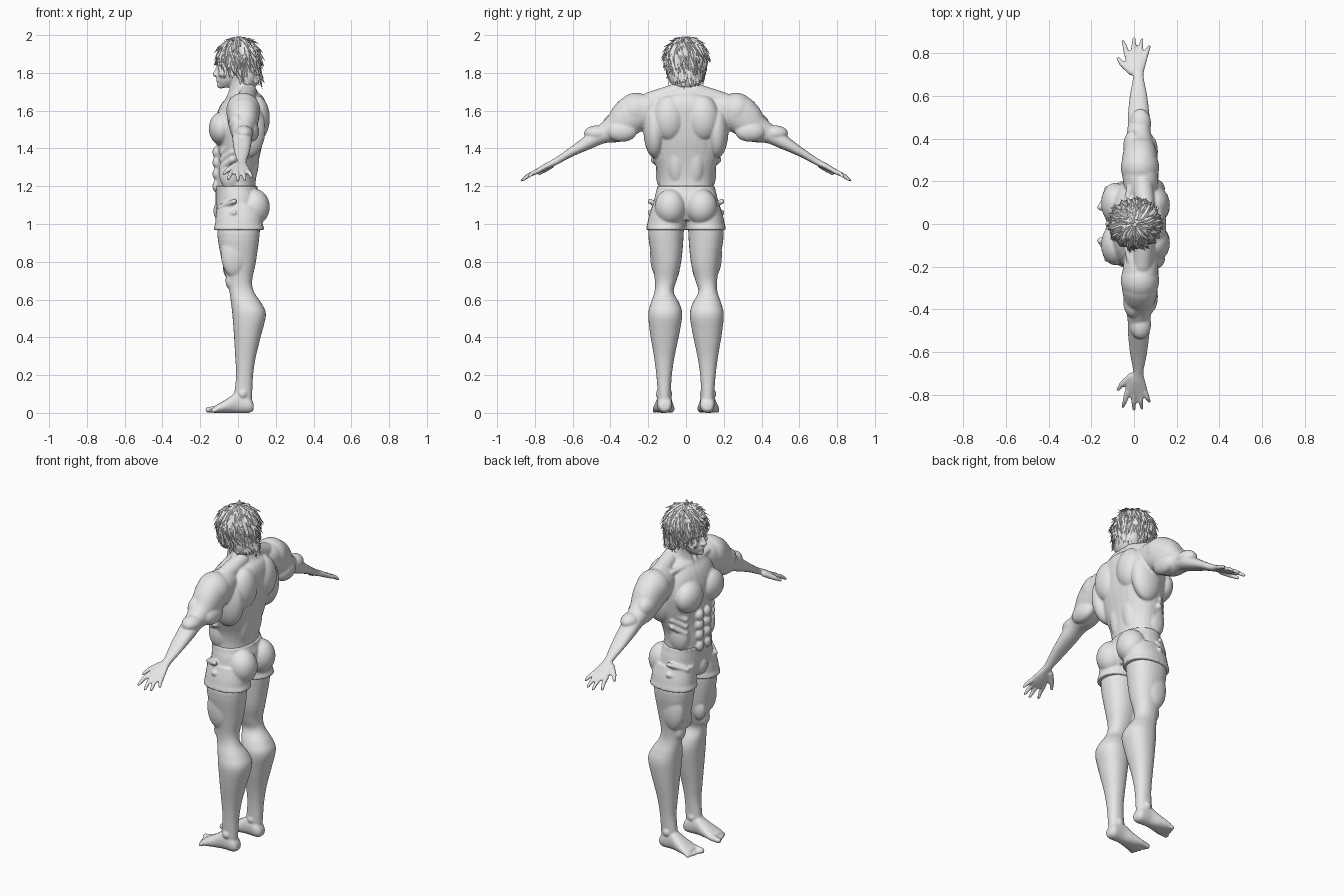
import bpy, bmesh, math, random
from mathutils import Vector, Matrix

random.seed(7)
if "Cube" in bpy.data.objects:
    bpy.data.objects.remove(bpy.data.objects["Cube"], do_unlink=True)

grey = bpy.data.materials.new("plain grey")
grey.use_nodes = True
grey.diffuse_color = (0.8, 0.8, 0.8, 1)
grey.node_tree.nodes["Principled BSDF"].inputs["Base Color"].default_value = grey.diffuse_color


def smooth_rows(rows, steps=4):
    """Catmull-Rom interpolation between section rows."""
    last = len(rows) - 1
    for i in range(last):
        a, b, c, d = (rows[min(max(i + k, 0), last)] for k in (-1, 0, 1, 2))
        for j in range(steps):
            t = j / steps
            yield [q + t * ((r - p) + t * ((2 * p - 5 * q + 4 * r - s) + t * (3 * q - p - 3 * r + s))) / 2
                   for p, q, r, s in zip(a, b, c, d)]
    yield list(rows[last])


def upright(t, u, v):
    return Vector((u, v, t))


def lengthwise(t, u, v):
    return Vector((t, v, u))


def along_arm(t, u, v):
    return Vector((u, 0.2 + 0.883 * t + 0.469 * v, 1.6 - 0.469 * t + 0.883 * v))


def loft(bm, rows, place, sides=28, power=0.9):
    """Closed tube through rounded sections: position, u range, v range."""
    rings = []
    for t, u0, u1, v0, v1 in smooth_rows(rows):
        ring = []
        for k in range(sides):
            a = math.tau * k / sides
            c, s = (math.copysign(abs(f) ** power, f) for f in (math.cos(a), math.sin(a)))
            ring.append(bm.verts.new(place(t, (u0 + u1 + (u1 - u0) * c) / 2, (v0 + v1 + (v1 - v0) * s) / 2)))
        rings.append(ring)
    for lower, upper in zip(rings, rings[1:]):
        for k in range(sides):
            n = (k + 1) % sides
            bm.faces.new((lower[k], lower[n], upper[n], upper[k]))
    bm.faces.new(rings[0])
    bm.faces.new(rings[-1])


def loft_centred(bm, rows):
    loft(bm, [(z, front, back, -half, half) for z, front, back, half in rows], upright)


def blob(bm, centre, radii):
    matrix = Matrix.Translation(centre) @ Matrix.Diagonal((*radii, 1))
    bmesh.ops.create_icosphere(bm, subdivisions=4, radius=1, matrix=matrix)


def capsule(bm, start, end, r_start, r_end):
    start, end = Vector(start), Vector(end)
    for v in bmesh.ops.create_icosphere(bm, subdivisions=3, radius=1)["verts"]:
        v.co = end + v.co * r_end if v.co.dot(end - start) > 0 else start + v.co * r_start


def mirror_across(bm):
    copy = bmesh.ops.duplicate(bm, geom=bm.verts[:] + bm.edges[:] + bm.faces[:])["geom"]
    for v in copy:
        if isinstance(v, bmesh.types.BMVert):
            v.co.y = -v.co.y


def finish(bm, name, voxel=None, relax=3):
    bmesh.ops.recalc_face_normals(bm, faces=bm.faces[:])
    mesh = bpy.data.meshes.new(name)
    bm.to_mesh(mesh)
    bm.free()
    obj = bpy.data.objects.new(name, mesh)
    bpy.context.scene.collection.objects.link(obj)
    if voxel:
        remesh = obj.modifiers.new("Fuse", 'REMESH')
        remesh.mode, remesh.voxel_size = 'VOXEL', voxel
        soften = obj.modifiers.new("Soften", 'SMOOTH')
        soften.factor, soften.iterations = 0.5, relax
        graph = bpy.context.evaluated_depsgraph_get()
        fused = bpy.data.meshes.new_from_object(obj.evaluated_get(graph))
        obj.modifiers.clear()
        obj.data = fused
        fused.name = name
    obj.data.materials.clear()
    obj.data.materials.append(grey)
    obj.data.shade_smooth()
    if not voxel:
        obj.data.set_sharp_from_angle(angle=math.radians(40))
    return obj


# Body: one side first
body = bmesh.new()

# leg
loft(body, [(1.08, -.1, .12, .01, .18), (.95, -.11, .115, .012, .2), (.8, -.085, .095, .025, .178),
            (.7, -.058, .075, .05, .165), (.64, -.045, .085, .065, .167), (.58, -.037, .125, .035, .187),
            (.52, -.03, .148, .02, .2), (.42, -.022, .125, .035, .19), (.3, -.015, .095, .06, .17),
            (.2, -.01, .08, .075, .157), (.1, -.02, .075, .08, .15), (.03, -.03, .07, .078, .15)], upright)
blob(body, (-.042, .112, .7), (.024, .038, .045))
blob(body, (-.04, .065, .77), (.04, .032, .065))
blob(body, (-.02, .15, .84), (.07, .04, .12))
for y in (.085, .148):
    blob(body, (.025, y, .1), (.02, .013, .02))

# foot and toes
loft(body, [(.083, .015, .05, .09, .135), (.06, 0, .085, .075, .15), (0, 0, .11, .075, .153),
            (-.05, 0, .08, .068, .165), (-.1, 0, .05, .06, .175), (-.13, 0, .034, .064, .17)], lengthwise)
for i in range(5):
    y = .075 + .022 * i
    r = .011 if i else .016
    capsule(body, (-.11, y, r + .006), (-.157 + .007 * i, y + .004, r), r, r)

# arm and palm
loft(body, [(-.08, -.03, .1, -.09, .05), (-.01, -.05, .113, -.085, .095), (.08, -.058, .113, -.08, .122),
            (.15, -.05, .105, -.082, .105), (.21, -.04, .09, -.076, .07), (.28, -.03, .075, -.045, .052),
            (.36, -.028, .072, -.036, .038), (.47, -.018, .06, -.026, .02), (.56, -.005, .045, -.026, .01),
            (.61, -.028, .052, -.023, .009), (.66, -.042, .065, -.022, .006), (.695, -.04, .064, -.018, .002)],
     along_arm)
blob(body, (.028, .265, 1.6), (.09, .095, .095))
blob(body, (-.005, .365, 1.53), (.045, .075, .06))
blob(body, (.07, .34, 1.49), (.042, .08, .055))
blob(body, (.03, .47, 1.48), (.05, .07, .042))

# fingers and thumb
for base, tip, reach in ((-.032, -.052, .75), (-.003, 0, .764), (.026, .037, .758), (.053, .072, .722)):
    middle = along_arm((.68 + reach) / 2, (base + tip) / 2, -.005)
    capsule(body, along_arm(.67, base, -.008), middle, .013, .0115)
    capsule(body, middle, along_arm(reach, tip, -.012), .0115, .008)
thumb_joint = along_arm(.635, -.055, -.02)
capsule(body, along_arm(.59, -.012, -.014), thumb_joint, .018, .014)
capsule(body, thumb_joint, along_arm(.665, -.075, -.024), .013, .009)

# chest, back, shoulder and stomach muscles
blob(body, (-.088, .097, 1.505), (.066, .096, .088))
blob(body, (.05, .165, 1.5), (.095, .06, .15))
blob(body, (.1, .09, 1.56), (.068, .085, .12))
blob(body, (.05, .05, 1.36), (.062, .06, .17))
blob(body, (-.04, .12, 1.27), (.06, .04, .09))
capsule(body, (.055, .05, 1.7), (.04, .19, 1.65), .045, .05)
capsule(body, (-.05, .02, 1.665), (-.02, .17, 1.655), .014, .016)
capsule(body, (-.048, .015, 1.67), (0, .055, 1.78), .014, .018)
for z in (1.2, 1.265, 1.325, 1.38):
    blob(body, (-.113, .033, z), (.022, .03, .032))
for z in (1.32, 1.36, 1.4):
    capsule(body, (-.085, .125, z - .02), (-.03, .17, z + .02), .016, .018)

# face details
capsule(body, (-.096, .014, 1.843), (-.085, .058, 1.848), .014, .012)
blob(body, (-.094, .033, 1.822), (.014, .016, .009))
blob(body, (-.075, .048, 1.795), (.03, .022, .02))
blob(body, (-.118, .009, 1.788), (.011, .01, .008))
blob(body, (.005, .08, 1.81), (.022, .014, .033))
mirror_across(body)

# trunk and neck
loft_centred(body, [(1.08, -.1, .11, .15), (1.2, -.116, .094, .145), (1.28, -.115, .1, .153),
                    (1.36, -.11, .115, .18), (1.45, -.115, .135, .205), (1.54, -.12, .146, .215),
                    (1.62, -.098, .15, .19), (1.67, -.06, .135, .14), (1.7, -.042, .105, .085),
                    (1.76, -.042, .08, .068), (1.83, -.04, .08, .065)])

# head
loft_centred(body, [(1.722, -.094, -.045, .026), (1.75, -.106, 0, .05), (1.78, -.107, .04, .064),
                    (1.82, -.104, .08, .074), (1.87, -.108, .09, .08), (1.92, -.09, .09, .075)])
capsule(body, (-.104, 0, 1.835), (-.125, 0, 1.791), .008, .011)
blob(body, (-.09, 0, 1.735), (.022, .024, .018))
for z, half in ((1.764, .023), (1.755, .019)):
    blob(body, (-.106, 0, z), (.01, half, .006))
finish(body, "body", voxel=.006)

# Shorts: leg openings and seat, then the waist
shorts = bmesh.new()
loft(shorts, [(1.1, -.112, .125, .006, .178), (1.04, -.118, .13, .004, .197), (1, -.121, .131, .004, .205),
              (.985, -.126, .136, .003, .209), (.968, -.128, .139, .003, .211)], upright)
blob(shorts, (.088, .083, 1.09), (.08, .082, .095))
for z in (1.03, 1.09):
    capsule(shorts, (-.1, .13, z), (-.02, .19, z + .03), .014, .014)
mirror_across(shorts)
loft_centred(shorts, [(1.02, -.1, .09, .13), (1.08, -.117, .115, .17), (1.14, -.119, .118, .166),
                      (1.18, -.12, .106, .156), (1.2, -.123, .103, .153)])
blob(shorts, (-.085, 0, 1.07), (.045, .05, .06))
finish(shorts, "shorts", voxel=.006, relax=2)

# Hair: rounded mass under layered pointed locks
hair = bmesh.new()
blob(hair, (.008, 0, 1.872), (.11, .11, .112))
blob(hair, (.05, 0, 1.79), (.062, .09, .09))
crown = Vector((.004, 0, 1.865))


def on_scalp(polar, turn, lift):
    """Follow the scalp to its widest line, then hang down."""
    hang = max(polar - math.pi / 2, 0)
    flat = math.sin(min(polar, math.pi / 2)) * lift * .114
    drop = .125 * (math.cos(polar) * lift if not hang else -hang)
    p = crown + Vector((flat * math.cos(turn), flat * math.sin(turn) * (1 - .32 * hang), drop))
    p.z = min(p.z, 2)
    return p


def lock(polar, turn, length, lift, swirl, width, steps=5):
    path = [on_scalp(polar + length * s / steps, turn + swirl * s / steps, .97 + lift * (s / steps) ** 2)
            for s in range(steps + 1)]
    rings = []
    for s in range(steps):
        along = (path[s + 1] - path[s]).normalized()
        outward = (path[s] - crown).normalized()
        side = along.cross(outward).normalized()
        w = width * (1 - (s / steps) ** 2)
        offsets = (side * w, outward * w * .5, -side * w, -outward * w * .5)
        rings.append([hair.verts.new(path[s] + o) for o in offsets])
    tip = hair.verts.new(path[-1])
    hair.faces.new(rings[0])
    for k in range(4):
        n = (k + 1) % 4
        for a, b in zip(rings, rings[1:]):
            hair.faces.new((a[k], a[n], b[n], b[k]))
        hair.faces.new((rings[-1][k], rings[-1][n], tip))


for layer in range(9):
    polar = .12 + .22 * layer
    count = 7 + int(34 * math.sin(min(polar, 1.5)))
    for i in range(count):
        turn = math.tau * (i + random.uniform(-.4, .4)) / count + layer
        facing = math.cos(turn)
        limit = 1.8 if facing < -.75 else 2.35 if facing < -.1 else 2.95
        start = polar + random.uniform(-.1, .1)
        length = min(random.uniform(.5, .95), limit - start)
        if length > .25:
            lock(start, turn, length, random.uniform(.1, .26), random.uniform(-.1, .4),
                 random.uniform(.009, .017))
finish(hair, "hair")
